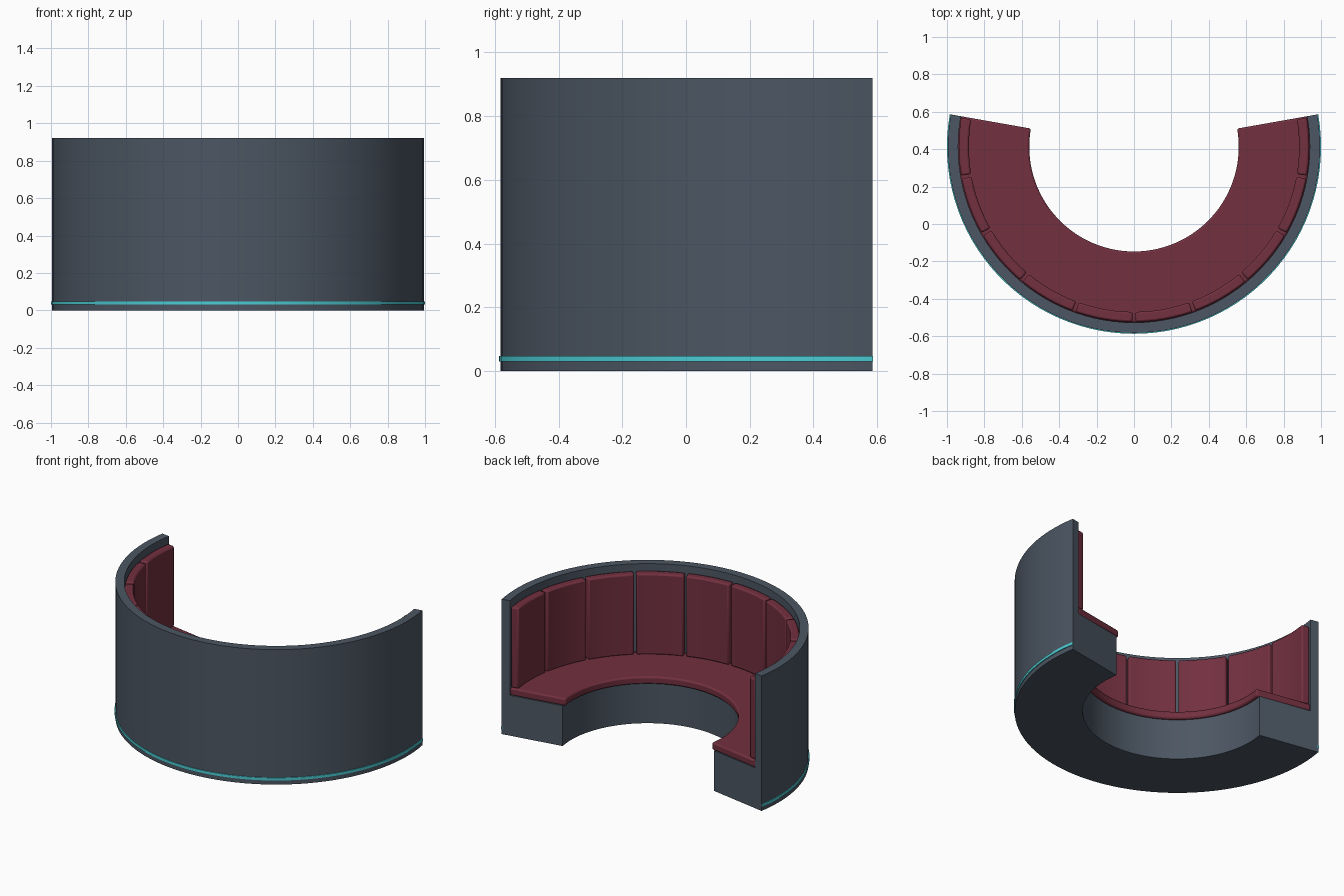
import bpy, bmesh, math

if "Cube" in bpy.data.objects:
    bpy.data.objects.remove(bpy.data.objects["Cube"])

CENTRE_Y = 0.413   # centre of all arcs
HALF = 100         # half sweep in degrees, measured from the front


def material(name, rgb):
    m = bpy.data.materials.new(name)
    m.diffuse_color = (*rgb, 1)
    m.use_nodes = True
    m.node_tree.nodes["Principled BSDF"].inputs["Base Color"].default_value = m.diffuse_color
    return m


GREY = material("slate grey", (0.072, 0.094, 0.125))
RED = material("maroon upholstery", (0.168, 0.029, 0.050))
TEAL = material("teal", (0.070, 0.610, 0.660))


def arc(name, r0, r1, z0, z1, mat, a0=-HALF, a1=HALF, segs=60, bevel=0.0):
    """Sweep a rectangular section around the centre, closed at both ends."""
    bm = bmesh.new()
    rings = []
    for i in range(segs + 1):
        a = math.radians(a0 + (a1 - a0) * i / segs)
        rings.append([bm.verts.new((r * math.sin(a), CENTRE_Y - r * math.cos(a), z))
                      for r, z in ((r0, z0), (r1, z0), (r1, z1), (r0, z1))])
    for a, b in zip(rings, rings[1:]):
        for k in range(4):
            n = (k + 1) % 4
            bm.faces.new((a[k], a[n], b[n], b[k]))
    bm.faces.new(rings[0])
    bm.faces.new(rings[-1])
    bmesh.ops.recalc_face_normals(bm, faces=bm.faces)
    mesh = bpy.data.meshes.new(name)
    bm.to_mesh(mesh)
    bm.free()
    mesh.materials.append(mat)
    ob = bpy.data.objects.new(name, mesh)
    bpy.context.collection.objects.link(ob)
    bpy.context.view_layer.objects.active = ob
    ob.select_set(True)
    bpy.ops.object.shade_smooth_by_angle(angle=math.radians(30))
    ob.select_set(False)
    if bevel:
        mod = ob.modifiers.new("soft edges", "BEVEL")
        mod.width = bevel
        mod.segments = 2
        mod.limit_method = "ANGLE"
        mod.angle_limit = math.radians(40)
    return ob


# Outer shell, plinth under the seat and glowing trim near the floor
arc("outer_wall", 0.94, 0.995, 0.0, 0.92, GREY)
arc("seat_base", 0.58, 0.945, 0.0, 0.275, GREY)
arc("trim_strip", 0.99, 1.0, 0.03, 0.048, TEAL)

# Seat cushion, slightly overhanging the plinth
arc("seat_cushion", 0.56, 0.94, 0.275, 0.325, RED, bevel=0.01)

# Ten upright back cushions with narrow gaps between them
COUNT, GAP = 10, 0.5
STEP = 2 * HALF / COUNT
for i in range(COUNT):
    start = -HALF + i * STEP
    arc(f"back_cushion_{i + 1}", 0.883, 0.937, 0.325, 0.875, RED,
        start + GAP, start + STEP - GAP, segs=6, bevel=0.01)
